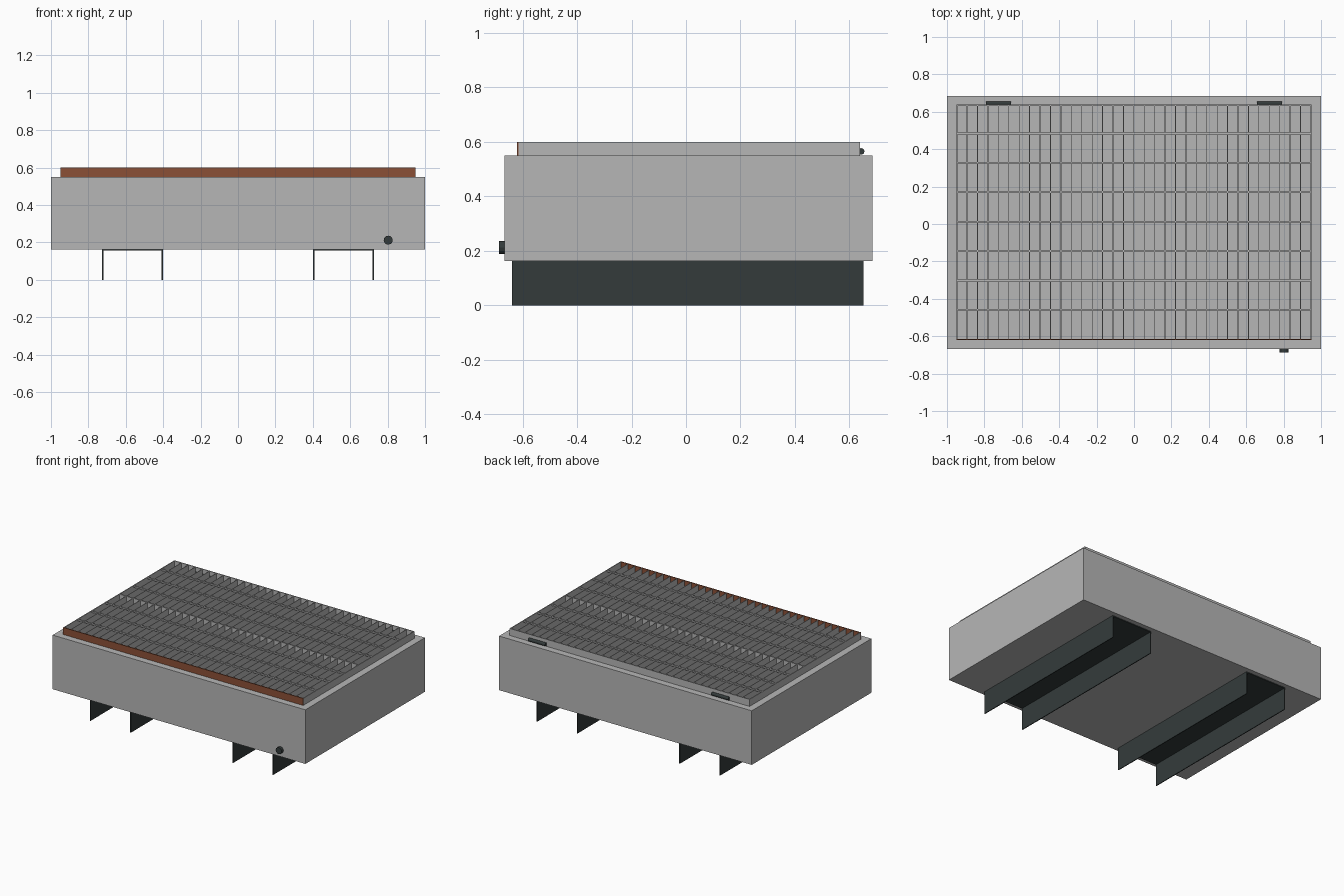
import bpy
import bmesh
import math
from mathutils import Matrix

if "Cube" in bpy.data.objects:
    bpy.data.objects.remove(bpy.data.objects["Cube"])


def material(name, rgb):
    m = bpy.data.materials.new(name)
    m.diffuse_color = (*rgb, 1)
    m.use_nodes = True
    m.node_tree.nodes["Principled BSDF"].inputs["Base Color"].default_value = m.diffuse_color
    return m


GREY = material("galvanised grey", (0.47, 0.47, 0.47))
DARK = material("dark slate", (0.034, 0.044, 0.044))
RUST = material("rust brown", (0.26, 0.08, 0.037))


def finish(name, bm, mat):
    mesh = bpy.data.meshes.new(name)
    bm.to_mesh(mesh)
    bm.free()
    mesh.materials.append(mat)
    obj = bpy.data.objects.new(name, mesh)
    bpy.context.collection.objects.link(obj)
    return obj


def boxes(name, mat, *ranges):
    """One object from boxes given as (x0, x1, y0, y1, z0, z1)."""
    bm = bmesh.new()
    for x0, x1, y0, y1, z0, z1 in ranges:
        mat4 = (Matrix.Translation(((x0 + x1) / 2, (y0 + y1) / 2, (z0 + z1) / 2))
                @ Matrix.Diagonal((x1 - x0, y1 - y0, z1 - z0, 1)))
        bmesh.ops.create_cube(bm, size=1, matrix=mat4)
    return finish(name, bm, mat)


def rod(name, mat, centre, radius, length, axis, sides):
    turn = Matrix.Rotation(math.pi / 2, 4, 'Y' if axis == 'x' else 'X')
    bm = bmesh.new()
    bmesh.ops.create_cone(bm, cap_ends=True, segments=sides, radius1=radius,
                          radius2=radius, depth=length,
                          matrix=Matrix.Translation(centre) @ turn)
    return finish(name, bm, mat)


# Main sizes
T = 0.006                      # sheet thickness
Y0, Y1 = -0.667, 0.685         # tub depth
Z0, Z1, TOP = 0.163, 0.55, 0.60
GX, GY0, GY1 = 0.95, -0.62, 0.638   # grate outline
LIP = 0.052

# Sheet tub: floor and four walls
boxes("tub", GREY,
      (-1, 1, Y0, Y1, Z0, Z0 + T),
      (-1, -1 + T, Y0, Y1, Z0 + T, Z1 - T),
      (1 - T, 1, Y0, Y1, Z0 + T, Z1 - T),
      (-1 + T, 1 - T, Y0, Y0 + T, Z0 + T, Z1 - T),
      (-1 + T, 1 - T, Y1 - T, Y1, Z0 + T, Z1 - T))

# Inward folded rim
boxes("tub_rim", GREY,
      (-1, 1, Y0, Y0 + LIP, Z1 - T, Z1),
      (-1, 1, Y1 - LIP, Y1, Z1 - T, Z1),
      (-1, -1 + LIP, Y0 + LIP, Y1 - LIP, Z1 - T, Z1),
      (1 - LIP, 1, Y0 + LIP, Y1 - LIP, Z1 - T, Z1))

# Grate: bearing bars front to back
COUNT = 34
step = (2 * GX - T) / COUNT
bars = [(-GX + i * step, -GX + i * step + (T if i in (0, COUNT) else 0.004),
         GY0 + T, GY1 - T, Z1, TOP) for i in range(COUNT + 1)]
boxes("grate_bars", GREY, *bars)

# Grate: slim cross rods, with a full-height bar in the middle
pitch = (GY1 - GY0) / 8
rows = [GY0 + pitch * i + 0.004 for i in range(1, 8)]
boxes("grate_cross_rods", GREY,
      *[(-GX + T, GX - T, y - 0.005, y + 0.005, TOP - 0.011, TOP - 0.001)
        for i, y in enumerate(rows) if i != 3])
boxes("grate_middle_bar", GREY,
      (-GX + T, GX - T, rows[3] - 0.004, rows[3] + 0.004, Z1, TOP - 0.001))

# Grate: end bars
boxes("grate_back_bar", GREY, (-GX, GX, GY1 - T, GY1, Z1, TOP))
boxes("grate_front_bar", RUST, (-GX, GX, GY0, GY0 + T, Z1, TOP))

# Hinges, and fork channels as inverted U sections
for side, s in (("left", -1), ("right", 1)):
    rod(side + "_hinge", DARK, (s * 0.725, 0.643, 0.565), 0.012, 0.135, 'x', 12)
    a, b = sorted((s * 0.402, s * 0.726))
    boxes(side + "_fork_channel", DARK,
          (a, a + T, -0.638, 0.652, 0, Z0 - T),
          (b - T, b, -0.638, 0.652, 0, Z0 - T),
          (a, b, -0.638, 0.652, Z0 - T, Z0 - 0.0005))

# Drain plug
rod("drain_plug", DARK, (0.803, Y0 - 0.009, 0.212), 0.024, 0.022, 'y', 12)
